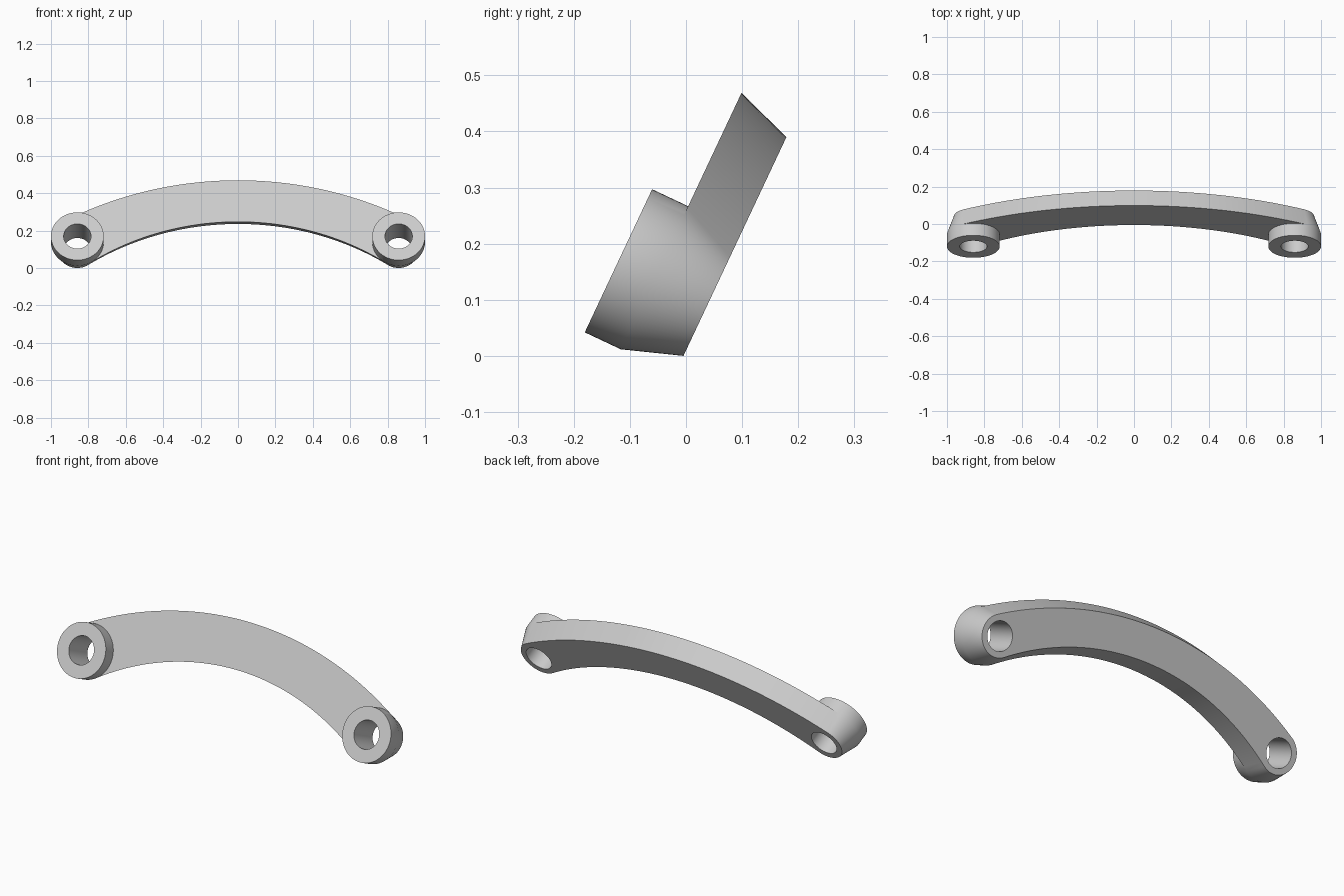
import bpy, bmesh
from math import atan2, cos, sin, pi, radians
from mathutils import Matrix, Vector

cube = bpy.data.objects.get("Cube")
if cube:
    bpy.data.objects.remove(cube)

# Main sizes, measured in the tilted plane of the handle
TILT = radians(25.2)
BOSS = Vector((0.859, 0.104))          # boss centre
BOSS_R, BORE_R = 0.141, 0.073
TOP, BELLY = 0.468, 0.223              # outer and inner edge at mid span
FACE, ARM, BACK = -0.182, -0.111, -0.005   # depths: boss face, arm front, arm back
DRAFT = 0.037                          # how far the outline shrinks at the back


def arc(centre, r, a0, a1, n):
    """Points along an arc from angle a0 to a1."""
    steps = [a0 + (a1 - a0) * i / n for i in range(n + 1)]
    return [centre + r * Vector((cos(a), sin(a))) for a in steps]


def tangent_radius(apex, sign):
    """Radius of an arc centred on x = 0 that passes the apex and touches the boss."""
    d = BOSS.y - apex
    return (BOSS.x ** 2 + d * d - BOSS_R ** 2) / (2 * (sign * BOSS_R - d))


outer_r, inner_r = tangent_radius(TOP, -1), tangent_radius(BELLY, 1)
# An outer arc touches the boss from outside the circle, an inner one from below
outer_r = (BOSS.x ** 2 + (BOSS.y - TOP) ** 2 - BOSS_R ** 2) / (2 * (TOP - BOSS.y - BOSS_R))
outer_c, inner_c = Vector((0, TOP - outer_r)), Vector((0, BELLY - inner_r))
a_out = atan2(BOSS.y - outer_c.y, BOSS.x)
a_in = atan2(BOSS.y - inner_c.y, BOSS.x)


def outline(shrink):
    """Top edge, rounded end and belly edge of the right half."""
    top = arc(outer_c, outer_r - shrink, pi / 2, a_out, 32)
    end = arc(BOSS, BOSS_R - shrink, a_out, a_in - pi, 40)
    belly = arc(inner_c, inner_r + shrink, a_in, pi / 2, 32)
    return top, end, belly


bm = bmesh.new()


def ring(points, depth):
    return [bm.verts.new((p.x, p.y, depth)) for p in points]


def strip(a, b):
    for i in range(len(a) - 1):
        bm.faces.new((a[i], a[i + 1], b[i + 1], b[i]))


# Drafted rim of the arm
top, end, belly = outline(0)
top_b, end_b, belly_b = outline(DRAFT)
front_edge = top + end[1:] + belly[1:]
back_edge = top_b + end_b[1:] + belly_b[1:]
strip(ring(front_edge, ARM), ring(back_edge, BACK))

# Arm front, ending at the near side of the boss
near = arc(BOSS, BOSS_R, a_out, a_in + pi, 40)
bm.faces.new(ring(top + near[1:] + belly[1:], ARM))

# Boss wall, boss face and bore
circle = end + arc(BOSS, BOSS_R, a_in + pi, a_out, 40)[1:]
hole = [BOSS + (p - BOSS) * (BORE_R / BOSS_R) for p in circle]
strip(ring(circle, ARM), ring(circle, FACE))
strip(ring(circle, FACE), ring(hole, FACE))
strip(ring(hole, FACE), ring(hole, BACK))

# Arm back, with the bore left open
edges = []
for pts in (back_edge, hole[:-1]):
    loop = ring(pts, BACK)
    edges += [bm.edges.new((v, loop[i - 1])) for i, v in enumerate(loop)]
bmesh.ops.triangle_fill(bm, edges=edges, use_beauty=True, normal=(0, 0, 1))

bmesh.ops.remove_doubles(bm, verts=bm.verts[:], dist=1e-5)
bmesh.ops.recalc_face_normals(bm, faces=bm.faces[:])

# Lean the handle back: plane axes become x, up-slope and depth
s, c = sin(TILT), cos(TILT)
lean = Matrix(((1, 0, 0, 0), (0, s, c, 0), (0, c, -s, 0), (0, 0, 0, 1)))
bm.transform(lean)
bmesh.ops.recalc_face_normals(bm, faces=bm.faces[:])
bm.verts.ensure_lookup_table()
low = min(v.co.z for v in bm.verts)
bmesh.ops.translate(bm, verts=bm.verts[:], vec=(0, 0, -low))

mesh = bpy.data.meshes.new("curved_handle")
bm.to_mesh(mesh)
bm.free()
handle = bpy.data.objects.new("curved_handle", mesh)
bpy.context.collection.objects.link(handle)

# Plain grey material
grey = bpy.data.materials.new("light_grey")
grey.use_nodes = True
grey.diffuse_color = (0.6, 0.6, 0.6, 1)
grey.node_tree.nodes["Principled BSDF"].inputs["Base Color"].default_value = (0.6, 0.6, 0.6, 1)
mesh.materials.append(grey)

# Second half and shading
mirror = handle.modifiers.new("mirror", "MIRROR")
mirror.use_axis[0] = True
bpy.context.view_layer.objects.active = handle
handle.select_set(True)
bpy.ops.object.modifier_apply(modifier="mirror")
bpy.ops.object.shade_smooth_by_angle(angle=radians(30))
